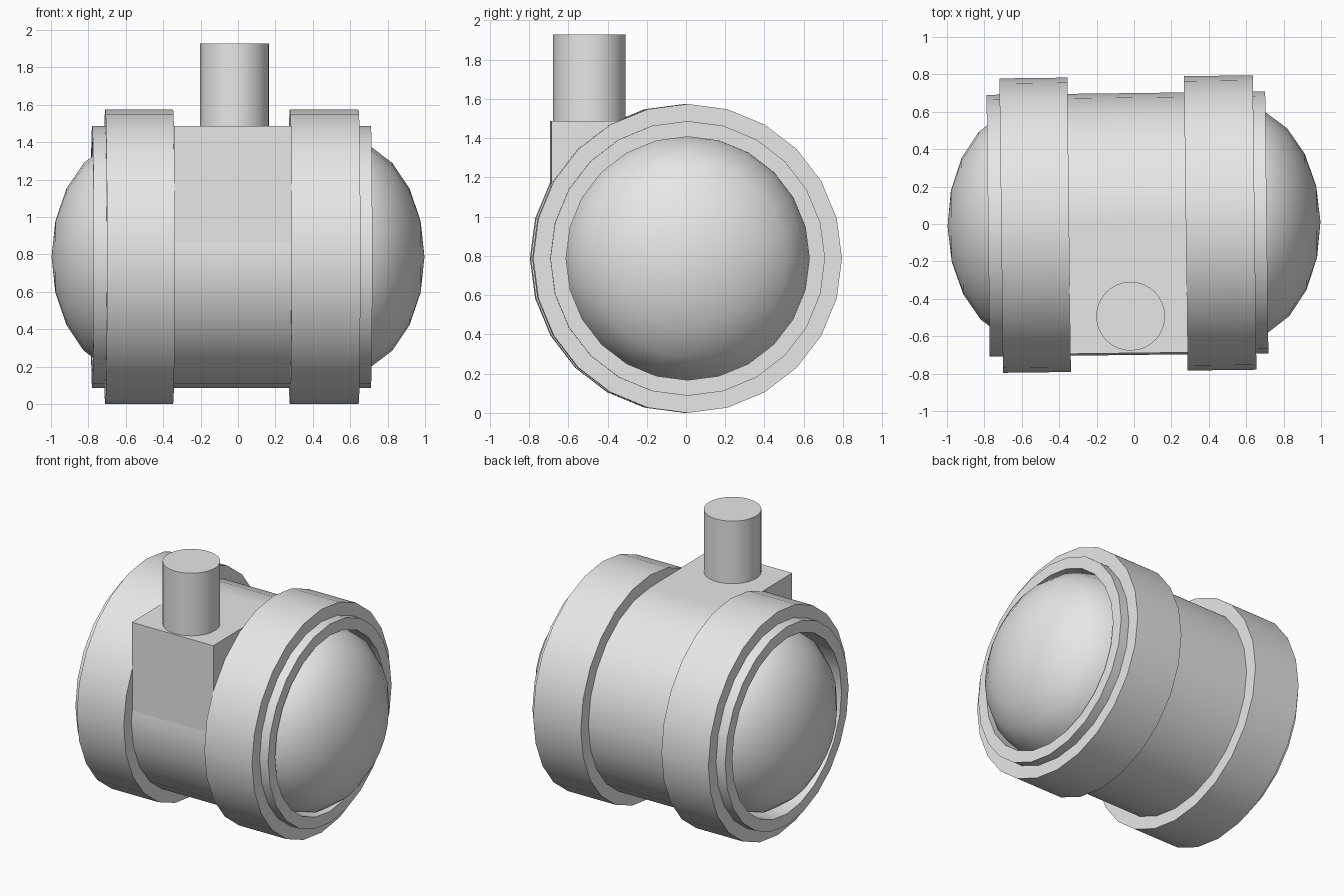
import bpy, bmesh
from math import sin, cos, pi, radians
from mathutils import Matrix

cube = bpy.data.objects.get("Cube")
if cube:
    bpy.data.objects.remove(cube)

AXLE_Z = 0.787
TURN = Matrix.Rotation(radians(0.7), 4, "Z")   # slight swivel of the whole caster

grey = bpy.data.materials.new("plain_grey")
grey.use_nodes = True
grey.diffuse_color = (0.8, 0.8, 0.8, 1)
grey.node_tree.nodes["Principled BSDF"].inputs["Base Color"].default_value = (0.8, 0.8, 0.8, 1)


def finish(name, bm, angle=30):
    bmesh.ops.remove_doubles(bm, verts=bm.verts, dist=0.0005)
    bmesh.ops.recalc_face_normals(bm, faces=bm.faces)
    bm.transform(TURN)
    mesh = bpy.data.meshes.new(name)
    bm.to_mesh(mesh)
    bm.free()
    mesh.materials.append(grey)
    obj = bpy.data.objects.new(name, mesh)
    bpy.context.collection.objects.link(obj)
    bpy.ops.object.select_all(action="DESELECT")
    obj.select_set(True)
    bpy.context.view_layer.objects.active = obj
    bpy.ops.object.shade_smooth_by_angle(angle=radians(angle))


def lathe(name, profile, closed=False, sides=24):
    """Spin (x, radius) points around the axle."""
    bm = bmesh.new()
    rings = []
    for x, r in profile:
        rings.append([bm.verts.new((x, r * sin(2 * pi * i / sides),
                                    AXLE_Z + r * cos(2 * pi * i / sides)))
                      for i in range(sides)])
    pairs = list(zip(rings, rings[1:]))
    if closed:
        pairs.append((rings[-1], rings[0]))
    for a, b in pairs:
        for i in range(sides):
            j = (i + 1) % sides
            bm.faces.new((a[i], a[j], b[j], b[i]))
    finish(name, bm)


# Central drum with a recess at each end
lathe("drum", [(-0.55, 0), (-0.55, 0.62), (-0.78, 0.62), (-0.78, 0.7),
               (0.71, 0.7), (0.71, 0.62), (0.55, 0.62), (0.55, 0)])

# Wheel treads
for name, x0, x1 in (("right_tread", -0.71, -0.347), ("left_tread", 0.277, 0.645)):
    lathe(name, [(x0, 0.69), (x0, 0.787), (x1, 0.787), (x1, 0.69)], closed=True)

# Domed hub caps
for name, centre, depth in (("right_dome", -0.58, -0.417), ("left_dome", 0.58, 0.417)):
    lathe(name, [(centre + depth * cos(pi * k / 10), 0.62 * sin(pi * k / 10))
                 for k in range(6)])

# Stem housing between the treads
bm = bmesh.new()
bmesh.ops.create_cube(bm, size=1, matrix=Matrix.Translation((-0.035, -0.345, 1.137))
                      @ Matrix.Diagonal((0.63, 0.69, 0.7, 1)))
finish("stem_housing", bm)

# Upright stem
bm = bmesh.new()
bmesh.ops.create_cone(bm, cap_ends=True, segments=32, radius1=0.184, radius2=0.184,
                      depth=0.45, matrix=Matrix.Translation((-0.024, -0.493, 1.703)))
finish("stem", bm)
